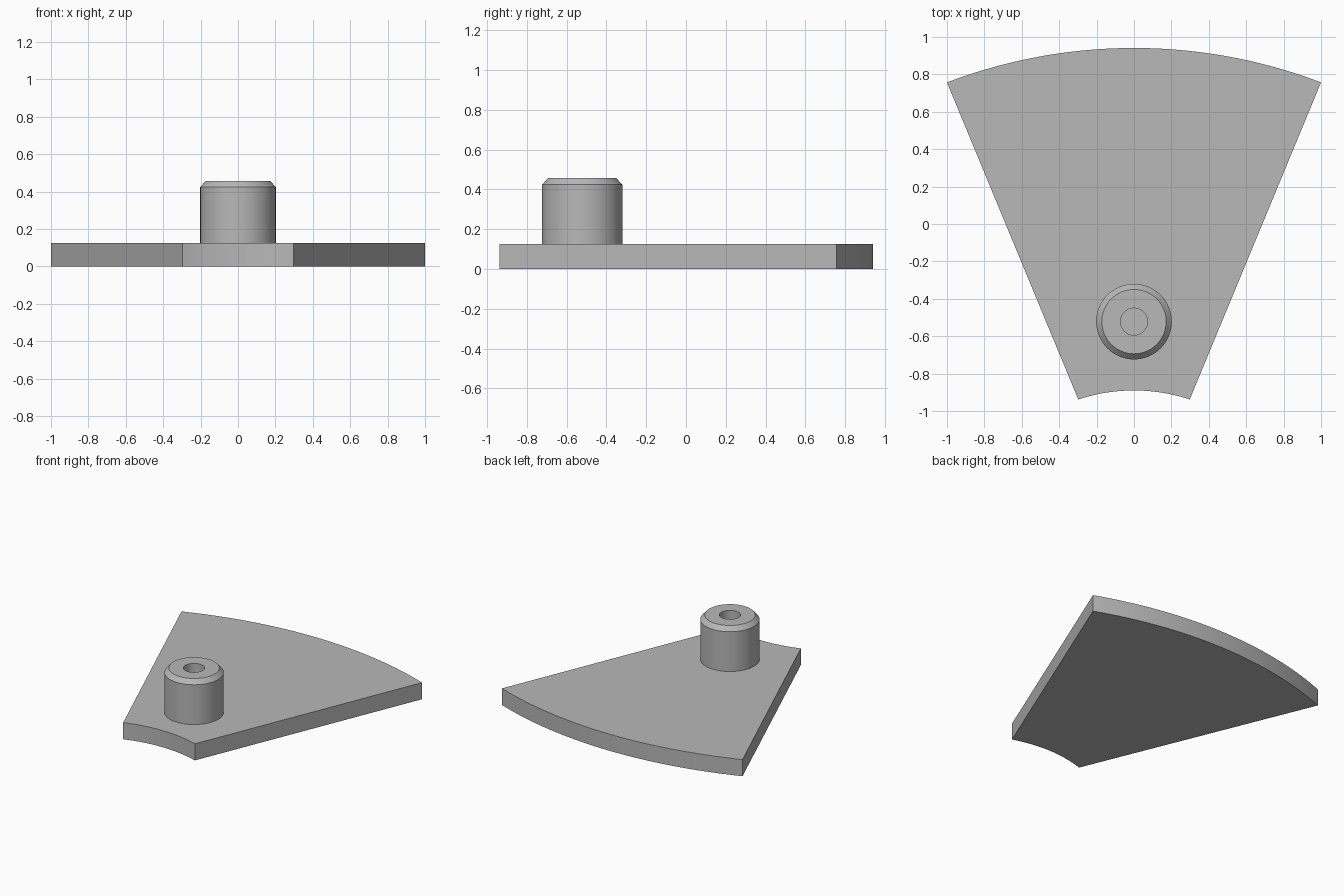
import bpy, bmesh
from math import asin, sin, cos, pi, radians
from mathutils import Vector

if "Cube" in bpy.data.objects:
    bpy.data.objects.remove(bpy.data.objects["Cube"])

THICK = 0.125
BOSS_Y = -0.522

grey = bpy.data.materials.new("plain_grey")
grey.use_nodes = True
colour = (0.48, 0.48, 0.48, 1)
grey.diffuse_color = colour
grey.node_tree.nodes["Principled BSDF"].inputs["Base Color"].default_value = colour


def finish(name, bm):
    """Turn a bmesh into a smooth-shaded grey object with crisp edges."""
    bmesh.ops.remove_doubles(bm, verts=bm.verts, dist=1e-5)
    bmesh.ops.recalc_face_normals(bm, faces=bm.faces)
    mesh = bpy.data.meshes.new(name)
    bm.to_mesh(mesh)
    bm.free()
    mesh.materials.append(grey)
    obj = bpy.data.objects.new(name, mesh)
    bpy.context.collection.objects.link(obj)
    bpy.ops.object.select_all(action="DESELECT")
    obj.select_set(True)
    bpy.context.view_layer.objects.active = obj
    bpy.ops.object.shade_smooth_by_angle(angle=radians(30))
    return obj


def arc(half_width, end_y, rise, steps):
    """Points of an upward bulging arc, from left end to right end."""
    r = (half_width ** 2 + rise ** 2) / (2 * rise)
    a = asin(half_width / r)
    cy = end_y + rise - r
    return [(r * sin(t), cy + r * cos(t))
            for t in (-a + 2 * a * i / steps for i in range(steps + 1))]


# Wedge plate: wide convex rear edge, narrow concave front edge
outline = arc(1.0, 0.757, 0.184, 48) + arc(0.298, -0.938, 0.048, 24)[::-1]
bm = bmesh.new()
base = bm.faces.new([bm.verts.new((x, y, 0)) for x, y in outline])
top = bmesh.ops.extrude_face_region(bm, geom=[base], use_keep_orig=True)
bmesh.ops.translate(bm, vec=(0, 0, THICK),
                    verts=[v for v in top["geom"] if isinstance(v, bmesh.types.BMVert)])
finish("wedge_plate", bm)

# Hollow boss with chamfered rim, its foot sunk into the plate
profile = [(0.072, 0.06), (0.072, 0.457), (0.172, 0.457), (0.202, 0.424), (0.202, 0.06)]
bm = bmesh.new()
verts = [bm.verts.new((r, BOSS_Y, z)) for r, z in profile]
edges = [bm.edges.new((verts[i - 1], verts[i])) for i in range(len(verts))]
bmesh.ops.spin(bm, geom=verts + edges, cent=Vector((0, BOSS_Y, 0)), axis=(0, 0, 1),
               angle=2 * pi, steps=64, use_merge=True)
finish("hollow_boss", bm)
